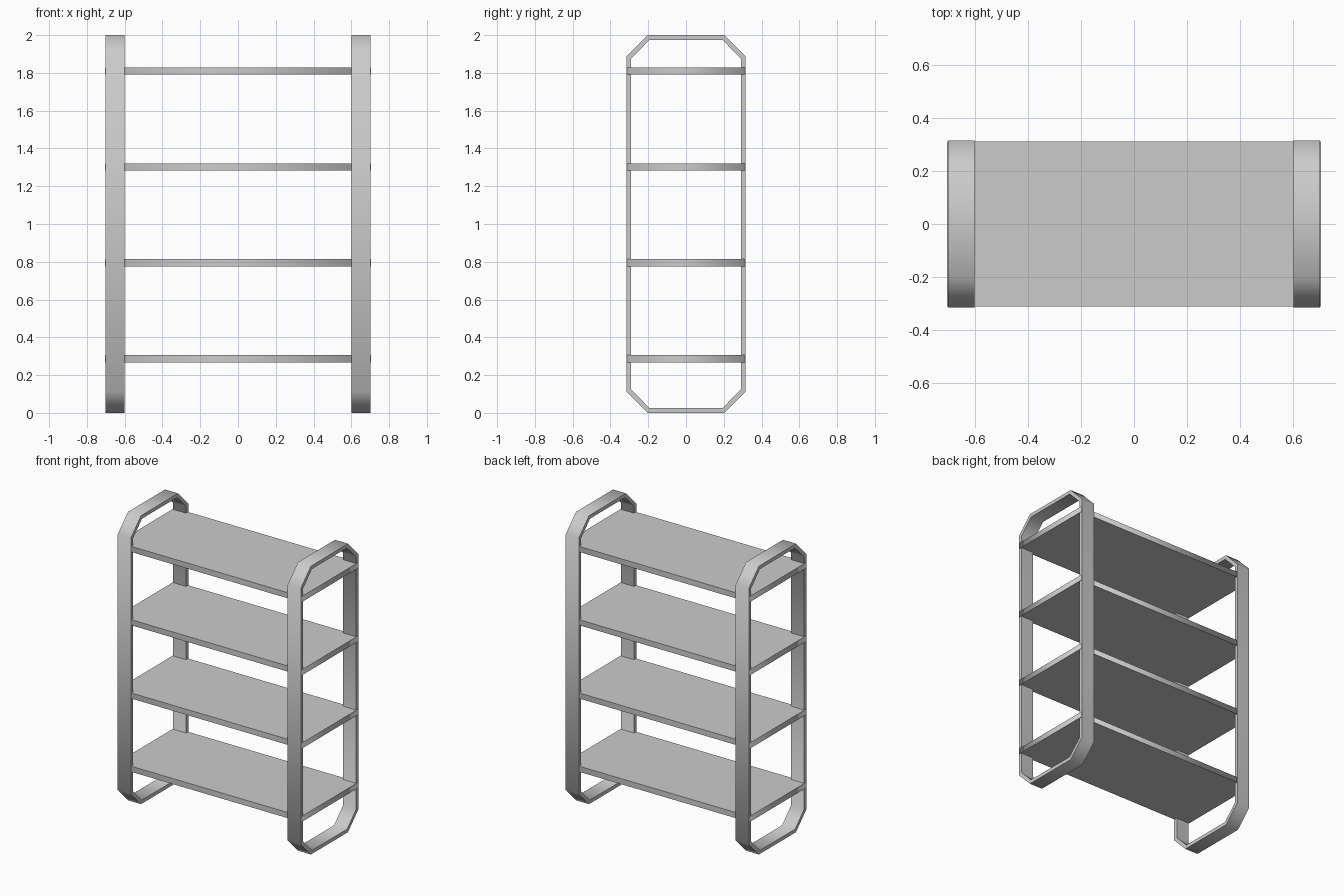
import bpy, bmesh
from mathutils import Vector

if "Cube" in bpy.data.objects:
    bpy.data.objects.remove(bpy.data.objects["Cube"])

W_IN, W_OUT = 0.602, 0.702      # side frame inner / outer x
HY, T = 0.315, 0.025            # frame half depth, band thickness
CY, CZ = 0.203, 0.113           # flat half-length on top, corner height


def finish(name, bm, cap_axis):
    """Smooth the wall faces, keep the edges bordering flat caps sharp."""
    bmesh.ops.recalc_face_normals(bm, faces=bm.faces)
    bm.normal_update()
    for f in bm.faces:
        f.smooth = True
    for e in bm.edges:
        caps = [abs(f.normal.dot(cap_axis)) > 0.9 for f in e.link_faces]
        e.smooth = all(caps) or not any(caps)
    mesh = bpy.data.meshes.new(name)
    bm.to_mesh(mesh)
    bm.free()
    ob = bpy.data.objects.new(name, mesh)
    bpy.context.collection.objects.link(ob)
    return ob


def octagon(t):
    """Chamfered outline in (y, z), inset by t with uniform band thickness."""
    a, hz = HY - t, 1 - t
    k = 0.4142 * t
    cy, cz = CY - k, 1 - CZ - k
    return [(cy, 1 + hz), (a, 1 + cz), (a, 1 - cz), (cy, 1 - hz),
            (-cy, 1 - hz), (-a, 1 - cz), (-a, 1 + cz), (-cy, 1 + hz)]


def side_frame(name, x0, x1):
    bm = bmesh.new()
    # four loops around the band's rectangular section
    loops = [[bm.verts.new((x, y, z)) for y, z in octagon(t)]
             for x, t in ((x0, 0), (x1, 0), (x1, T), (x0, T))]
    for i in range(4):
        a, b = loops[i], loops[(i + 1) % 4]
        for j in range(8):
            k = (j + 1) % 8
            bm.faces.new((a[j], a[k], b[k], b[j]))
    return finish(name, bm, Vector((1, 0, 0)))


def shelf(name, z):
    bm = bmesh.new()
    bmesh.ops.create_cube(bm, size=1)
    bmesh.ops.scale(bm, vec=(1.41, 0.624, 0.039), verts=bm.verts)
    ob = finish(name, bm, Vector((0, 0, 1)))
    ob.location.z = z
    return ob


# octagonal loop frames at both ends
side_frame("right_frame", W_IN, W_OUT)
side_frame("left_frame", -W_OUT, -W_IN)

# four evenly spaced shelves
for i in range(4):
    shelf(f"shelf_{i + 1}", 0.286 + i * 0.508)
